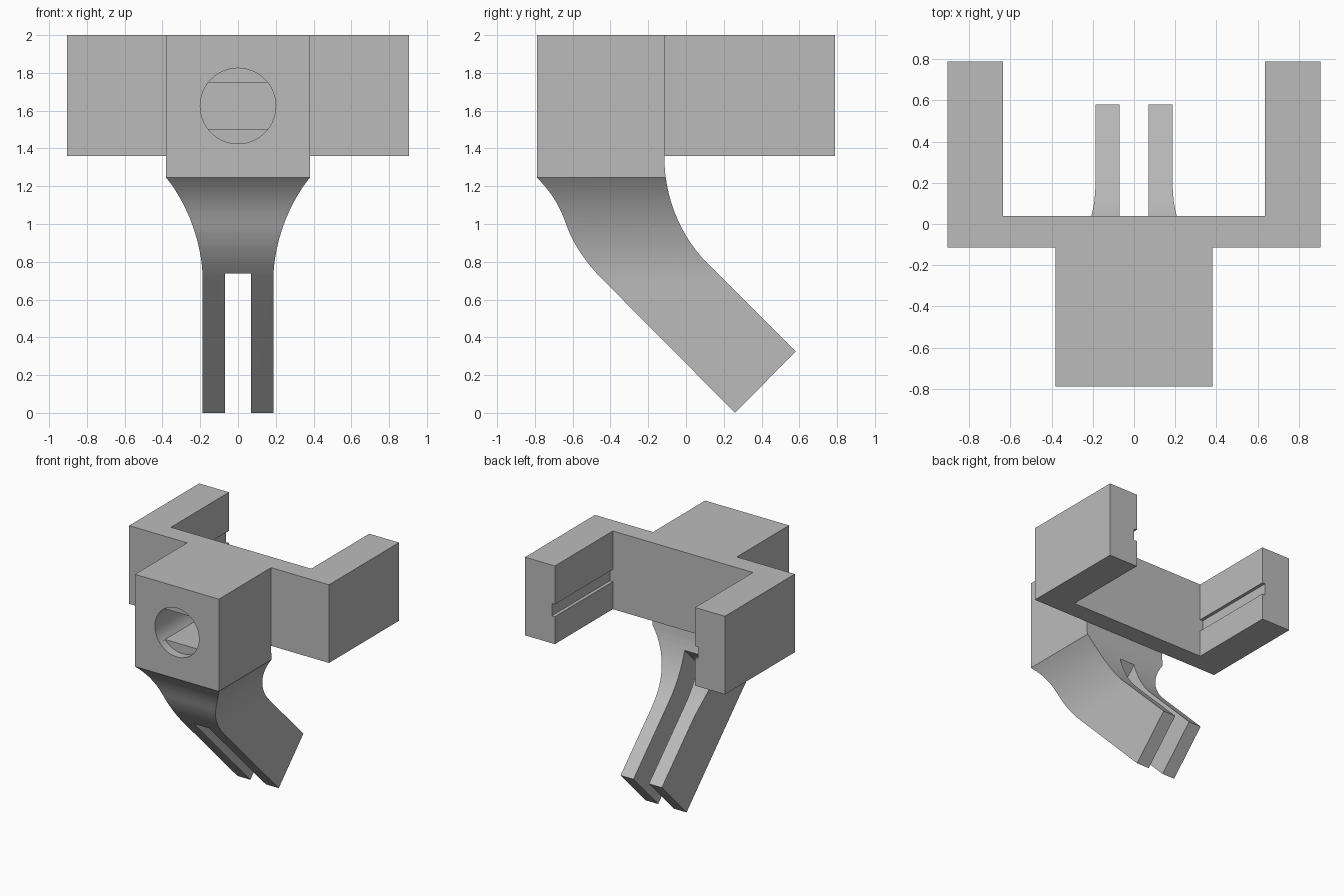
import bpy, bmesh
from math import sin, cos, radians, sqrt
from mathutils import Vector
from mathutils.geometry import interpolate_bezier

if "Cube" in bpy.data.objects:
    bpy.data.objects.remove(bpy.data.objects["Cube"])

grey = bpy.data.materials.new("plain_grey")
grey.use_nodes = True
GREY = (0.5, 0.5, 0.5, 1)
grey.diffuse_color = GREY
grey.node_tree.nodes["Principled BSDF"].inputs["Base Color"].default_value = GREY


def prism(name, outline, place, lo, hi):
    """Extrude a 2D outline; place(a, b, depth) gives the 3D position."""
    bm = bmesh.new()
    bottom = [bm.verts.new(place(a, b, lo)) for a, b in outline]
    top = [bm.verts.new(place(a, b, hi)) for a, b in outline]
    bm.faces.new(bottom)
    bm.faces.new(top)
    for i in range(len(outline)):
        j = (i + 1) % len(outline)
        bm.faces.new((bottom[i], bottom[j], top[j], top[i]))
    bmesh.ops.recalc_face_normals(bm, faces=bm.faces)
    mesh = bpy.data.meshes.new(name)
    bm.to_mesh(mesh)
    bm.free()
    mesh.materials.append(grey)
    obj = bpy.data.objects.new(name, mesh)
    bpy.context.collection.objects.link(obj)
    return obj


def along_x(a, b, d): return (d, a, b)
def along_y(a, b, d): return (a, d, b)
def along_z(a, b, d): return (a, b, d)


def combine(target, tool, operation):
    """Apply a boolean and drop the tool object."""
    tool.hide_render = True
    mod = target.modifiers.new("combine", "BOOLEAN")
    mod.operation, mod.solver, mod.object = operation, "EXACT", tool
    bpy.context.view_layer.objects.active = target
    bpy.ops.object.modifier_apply(modifier=mod.name)
    bpy.data.objects.remove(tool)


def bezier(*points, steps=14):
    return [(p.x, p.y) for p in interpolate_bezier(*[Vector(p) for p in points], steps)]


def rect(a0, a1, b0, b1):
    return [(a0, b0), (a1, b0), (a1, b1), (a0, b1)]


# Side outline of the socket block and the bent neck below it
front_curve = (bezier((-.79, 1.245), (-.70, 1.16), (-.66, 1.07), (-.635, 1.0))
               + bezier((-.635, 1.0), (-.60, .90), (-.54, .81), (-.455, .72))[1:])
back_curve = bezier((.115, .79), (-.03, .935), (-.115, 1.14), (-.115, 1.36))
side = [(-.79, 2)] + front_curve + [(.26, 0), (.58, .325)] + back_curve + [(0, 1.36), (0, 2)]
bracket = prism("bracket", side, along_x, -.5, .5)

# Front outline: the wide block flares down into the narrow neck
flare = bezier((.38, 1.245), (.27, 1.11), (.187, .90), (.187, .70), steps=20)
half = [(.38, 2.1)] + flare + [(.187, -.1)]
taper = prism("taper", half + [(-x, z) for x, z in reversed(half)], along_y, -1, 1)
combine(bracket, taper, "INTERSECT")

# U-shaped yoke with a shallow groove inside each arm
arm = [(.905, -.115), (.905, .79), (.635, .79), (.635, .04)]
yoke = prism("yoke", arm + [(-x, y) for x, y in reversed(arm)], along_z, 1.36, 2)
grooves = prism("grooves", rect(-.662, .662, 1.585, 1.685), along_y, .04, .9)
combine(yoke, grooves, "DIFFERENCE")
combine(bracket, yoke, "UNION")

# Fork slot, ending square to the sloping leg
r = 1 / sqrt(2)
slot_outline = [((s + t) * r, (t - s) * r) for s, t in rect(-.855, 1.5, -.5, 1.5)]
combine(bracket, prism("slot", slot_outline, along_x, -.07, .07), "DIFFERENCE")


# Round socket mouth, then a deeper bore with flats above and below
def arc(start, end, count):
    angles = [radians(start + (end - start) * i / count) for i in range(count + 1)]
    return [(.2 * cos(a), 1.625 + .2 * sin(a)) for a in angles]


bore = arc(-38.7, 38.7, 14) + arc(141.3, 218.7, 14)
combine(bracket, prism("bore", bore, along_y, -.85, -.2), "DIFFERENCE")
combine(bracket, prism("mouth", arc(0, 354.375, 63), along_y, -.9, -.72), "DIFFERENCE")

# Smooth the curves, keep the corners crisp
bpy.ops.object.select_all(action="DESELECT")
bracket.select_set(True)
bpy.context.view_layer.objects.active = bracket
bpy.ops.object.shade_smooth_by_angle(angle=radians(25))
